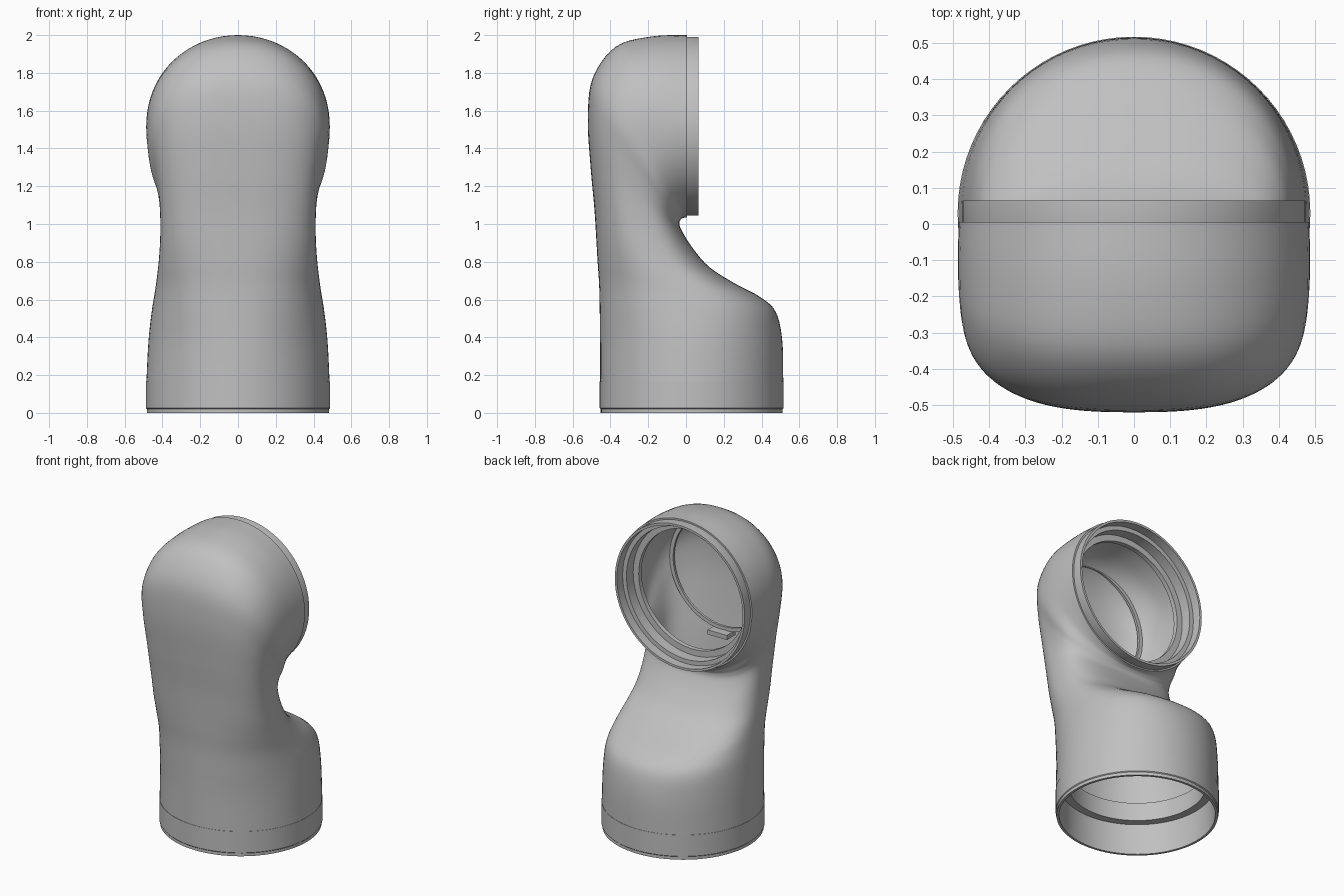
import bpy, bmesh
from math import sin, cos, pi, copysign
from mathutils import Vector, Matrix

cube = bpy.data.objects.get("Cube")
if cube:
    bpy.data.objects.remove(cube, do_unlink=True)

grey = bpy.data.materials.new("plain grey")
grey.use_nodes = True
grey.diffuse_color = (0.53, 0.53, 0.53, 1)
grey.node_tree.nodes["Principled BSDF"].inputs["Base Color"].default_value = (0.53, 0.53, 0.53, 1)

SIDES = 80
WALL = 0.04
TURN = [(cos(2 * pi * i / SIDES), sin(2 * pi * i / SIDES)) for i in range(SIDES)]


def finish(name, bm):
    bmesh.ops.recalc_face_normals(bm, faces=bm.faces)
    mesh = bpy.data.meshes.new(name)
    bm.to_mesh(mesh)
    bm.free()
    mesh.materials.append(grey)
    obj = bpy.data.objects.new(name, mesh)
    bpy.context.collection.objects.link(obj)
    bpy.ops.object.select_all(action="DESELECT")
    obj.select_set(True)
    bpy.context.view_layer.objects.active = obj
    bpy.ops.object.shade_smooth_by_angle(angle=0.6)


def skin(name, rings):
    """Join rings of points into a closed tube wall."""
    bm = bmesh.new()
    loops = [[bm.verts.new(p) for p in ring] for ring in rings]
    for a, b in zip(loops, loops[1:] + loops[:1]):
        for i in range(SIDES):
            j = (i + 1) % SIDES
            bm.faces.new((a[i], a[j], b[j], b[i]))
    finish(name, bm)


def oval(station, inset=0.0):
    """Rounded section spanning a front and a back point."""
    fy, fz, by, bz, width, power = station
    front, back = Vector((0, fy, fz)), Vector((0, by, bz))
    axis = (back - front).normalized()
    half = (back - front).length / 2 - inset
    ring = []
    for c, s in TURN:
        u = copysign(abs(c) ** (2 / power), c) * half
        v = copysign(abs(s) ** (2 / power), s) * (width - inset)
        ring.append((front + back) / 2 + axis * u + Vector((v, 0, 0)))
    return ring


def smooth_path(stations, steps):
    """Catmull-Rom interpolation of the section stations."""
    out = []
    last = len(stations) - 1
    for k in range(last):
        p = [stations[min(max(k + d, 0), last)] for d in (-1, 0, 1, 2)]
        for s in range(steps):
            t = s / steps
            out.append([b + 0.5 * t * (c - a + t * (2*a - 5*b + 4*c - d + t * (3*(b - c) + d - a)))
                        for a, b, c, d in zip(*p)])
    return out + [stations[-1]]


def turned(name, profile, matrix):
    """Turn a closed (radius, height) profile."""
    skin(name, [[matrix @ Vector((r * c, r * s, h)) for c, s in TURN] for r, h in profile])


# Bent hollow body: front y, z, back y, z, half width, squareness
stations = [
    (-.455, .165, .515, .165, .485, 2), (-.455, .38, .51, .38, .474, 2.05),
    (-.457, .55, .475, .535, .456, 2.2), (-.46, .68, .39, .615, .439, 2.3),
    (-.468, .8, .25, .69, .426, 2.4), (-.475, .92, .12, .775, .416, 2.5),
    (-.485, 1.08, .03, .88, .411, 2.6), (-.505, 1.3, -.025, .97, .417, 2.65),
    (-.52, 1.56, -.035, 1.005, .44, 2.65), (-.493, 1.775, -.03, 1.02, .47, 2.5),
    (-.37, 1.94, -.02, 1.03, .483, 2.25), (-.18, 1.993, -.01, 1.033, .486, 2.1),
    (.005, 2, .005, 1.035, .484, 2)]
path = smooth_path(stations, 5)
skin("bent_body", [oval(s) for s in path] + [oval(s, WALL) for s in reversed(path[2:])])

# Bottom collar with a stepped socket
turned("bottom_collar",
       [(.482, 0), (.482, .02), (.487, .025), (.487, .165), (.47, .165), (.47, .21),
        (.435, .32), (.41, .32), (.41, .2), (.46, .2), (.466, 0)],
       Matrix.Translation((0, .03, 0)))

# Upper collar facing backwards, with a stepped socket
upper = Matrix.Translation((0, .065, 1.517)) @ Matrix.Rotation(-pi / 2, 4, "X")
turned("upper_collar",
       [(.473, 0), (.458, 0), (.458, -.06), (.43, -.06), (.43, -.13),
        (.39, -.13), (.39, -.16), (.45, -.16), (.473, -.06)], upper)

# Thin stop ring deep inside the upper opening
turned("stop_ring", [(.385, -.445), (.36, -.445), (.36, -.46), (.385, -.46)], upper)

# Small catch below the stop ring
bm = bmesh.new()
bmesh.ops.create_cube(bm, size=1, matrix=Matrix.Translation((0, -.37, 1.12))
                      @ Matrix.Diagonal((.14, .09, .03, 1)))
finish("socket_catch", bm)
